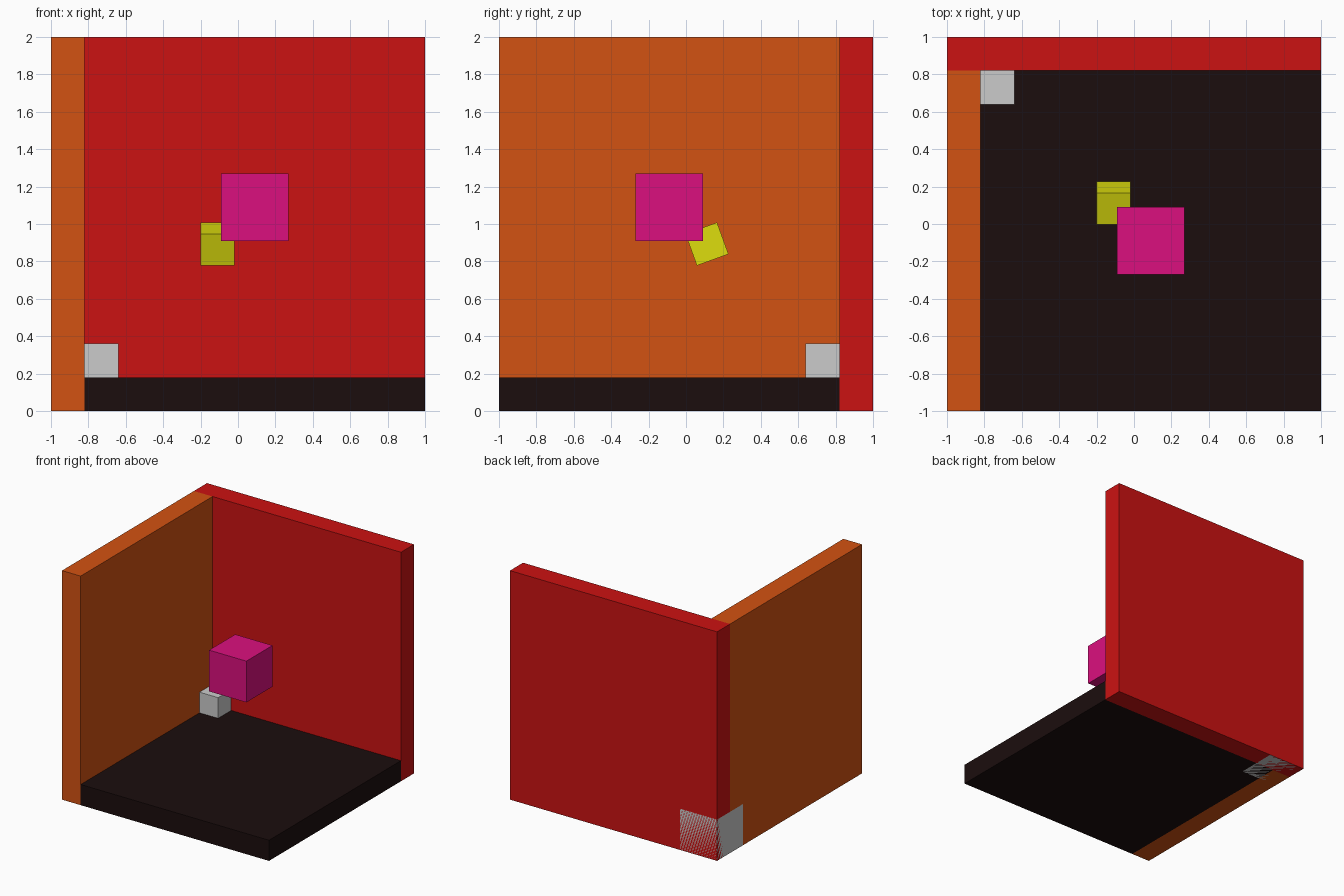
import bpy
from math import radians

if "Cube" in bpy.data.objects:
    bpy.data.objects.remove(bpy.data.objects["Cube"])


def box(name, lo, hi, color=None, tilt=0.0):
    """Box between two corners, optionally tilted about x through its centre."""
    centre = [(a + b) / 2 for a, b in zip(lo, hi)]
    bpy.ops.mesh.primitive_cube_add(size=1, location=centre)
    ob = bpy.context.object
    ob.name = name
    for v in ob.data.vertices:
        v.co = [c * (b - a) for c, a, b in zip(v.co, lo, hi)]
    ob.rotation_euler.x = radians(tilt)
    if color:
        mat = bpy.data.materials.new(name + "_colour")
        mat.diffuse_color = (*color, 1)
        mat.use_nodes = True
        mat.node_tree.nodes["Principled BSDF"].inputs["Base Color"].default_value = mat.diffuse_color
        ob.data.materials.append(mat)
    return ob


T = 0.18       # wall and floor thickness
I = 1 - T      # inner face of the walls

# Room corner: two walls and a floor
box("back_wall", (-1, I, 0), (1, 1, 2), (0.60, 0.006, 0.006))
box("left_wall", (-1, -1, 0), (-I, I, 2), (0.65, 0.084, 0.006))
box("floor", (-I, -1, 0), (1, I, T), (0.011, 0.004, 0.004))

# Grey block where walls and floor meet
box("corner_block", (-1, 1 - 2 * T, 0), (-1 + 2 * T, 1, 2 * T))

# Floating cubes
box("large_cube", (-0.09, -0.27, 0.91), (0.27, 0.09, 1.27), (0.71, 0.005, 0.21))
box("small_tilted_cube", (-0.20, 0.022, 0.803), (-0.02, 0.202, 0.983),
    (0.73, 0.73, 0.004), tilt=20)
